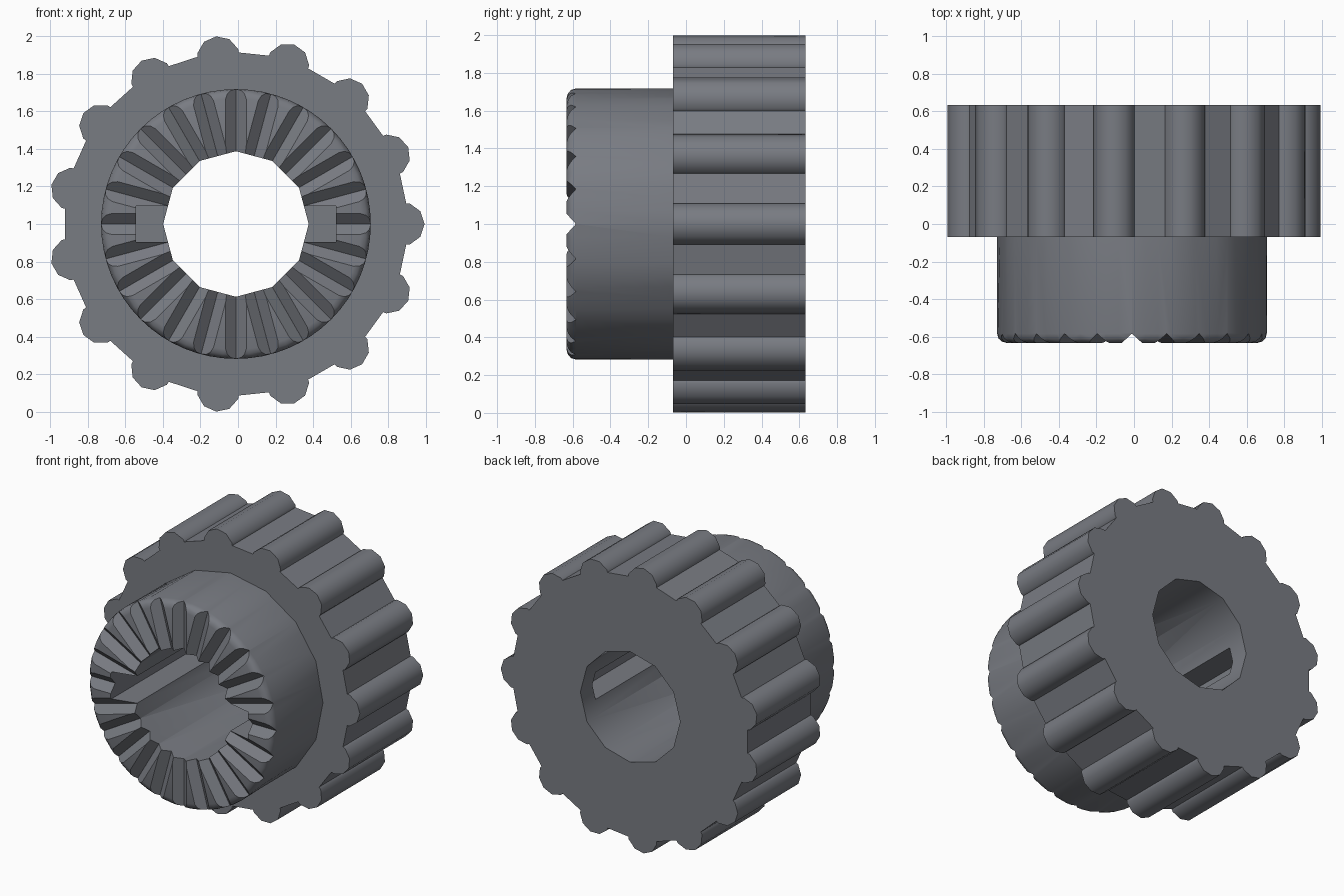
import bpy, bmesh
from math import pi, sin, cos, radians

if "Cube" in bpy.data.objects:
    bpy.data.objects.remove(bpy.data.objects["Cube"])

CX, CZ = -0.011, 1.0          # axis of the part (runs along y)


def loft(name, rings):
    """Closed solid through rings of (x, z) points, each ring given as (y, points)."""
    bm = bmesh.new()
    rows = [[bm.verts.new((CX + x, y, CZ + z)) for x, z in pts] for y, pts in rings]
    n = len(rows[0])
    for a, b in zip(rows, rows[1:]):
        for i in range(n):
            j = (i + 1) % n
            bm.faces.new((a[i], a[j], b[j], b[i]))
    bm.faces.new(rows[0])
    bm.faces.new(rows[-1])
    bmesh.ops.recalc_face_normals(bm, faces=bm.faces)
    me = bpy.data.meshes.new(name)
    bm.to_mesh(me)
    bm.free()
    ob = bpy.data.objects.new(name, me)
    bpy.context.collection.objects.link(ob)
    return ob


def circle(r, n, flat_sides=None):
    """Ring of n points; flat_sides flattens it onto a coarser polygon."""
    pts = []
    for i in range(n):
        a = 2 * pi * i / n
        q = r
        if flat_sides:
            s = 2 * pi / flat_sides
            q = r * cos(s / 2) / cos(a % s - s / 2)
        pts.append((q * cos(a), q * sin(a)))
    return pts


def boolean(ob, tool, op):
    m = ob.modifiers.new(op, 'BOOLEAN')
    m.operation, m.object, m.solver = op, tool, 'EXACT'
    bpy.context.view_layer.objects.active = ob
    bpy.ops.object.modifier_apply(modifier=m.name)
    bpy.data.objects.remove(tool)


def rotated(pts, a):
    return [(x * cos(a) - z * sin(a), x * sin(a) + z * cos(a)) for x, z in pts]


# toothed wheel: 15 rounded ribs on a round core
RC, RB, CORE = 0.888, 0.115, 0.912
rib = [(RC + RB * cos(radians(d)), RB * sin(radians(d))) for d in (-72, -36, 0, 36, 72)]
half = radians(6.9)
rib = [(CORE * cos(half), -CORE * sin(half))] + rib + [(CORE * cos(half), CORE * sin(half))]
outline = [p for k in range(15) for p in rotated(rib, 2 * pi * k / 15)]
gear = loft("coupling_gear", [(-0.068, outline), (0.633, outline)])

# dark grey metal
steel = bpy.data.materials.new("dark_steel")
steel.diffuse_color = (0.19, 0.20, 0.225, 1)
steel.use_nodes = True
steel.node_tree.nodes["Principled BSDF"].inputs["Base Color"].default_value = steel.diffuse_color
gear.data.materials.append(steel)

# hub with a rounded front rim
profile = [(-0.633, 0.667), (-0.625, 0.694), (-0.609, 0.711), (-0.583, 0.717)]
base = circle(0.717, 64, 16)
hub = loft("hub", [(y, circle(r, 64)) for y, r in profile] + [(-0.068, base), (0.05, base)])
hub.data.materials.append(steel)
boolean(gear, hub, 'UNION')

# twelve-sided through bore
bore = circle(0.387, 12)
boolean(gear, loft("bore_cutter", [(-0.8, bore), (0.8, bore)]), 'DIFFERENCE')

# opposed keyways, open at the front and stopped short of the back
key = [(-0.532, -0.095), (0.532, -0.095), (0.532, 0.095), (-0.532, 0.095)]
boolean(gear, loft("keyway_cutter", [(-0.8, key), (0.5, key)]), 'DIFFERENCE')

# 24 radial V grooves in the front face (12 bars across the diameter)
def bar_section(w):
    return [(-0.9, -w), (0.9, -w), (0.9, w), (-0.9, w)]


for k in range(12):
    bar = loft("groove_cutter", [(y, rotated(bar_section(w), pi * k / 12))
                                 for y, w in ((-0.645, 0.068), (-0.583, 0.0002))])
    boolean(gear, bar, 'DIFFERENCE')

# every face uses the one material
gear.data.materials.clear()
gear.data.materials.append(steel)
for p in gear.data.polygons:
    p.material_index = 0

# smooth the hub, bore and ribs, keep grooves and steps crisp
bpy.ops.object.select_all(action='DESELECT')
gear.select_set(True)
bpy.context.view_layer.objects.active = gear
bpy.ops.object.shade_smooth_by_angle(angle=radians(37.5))
